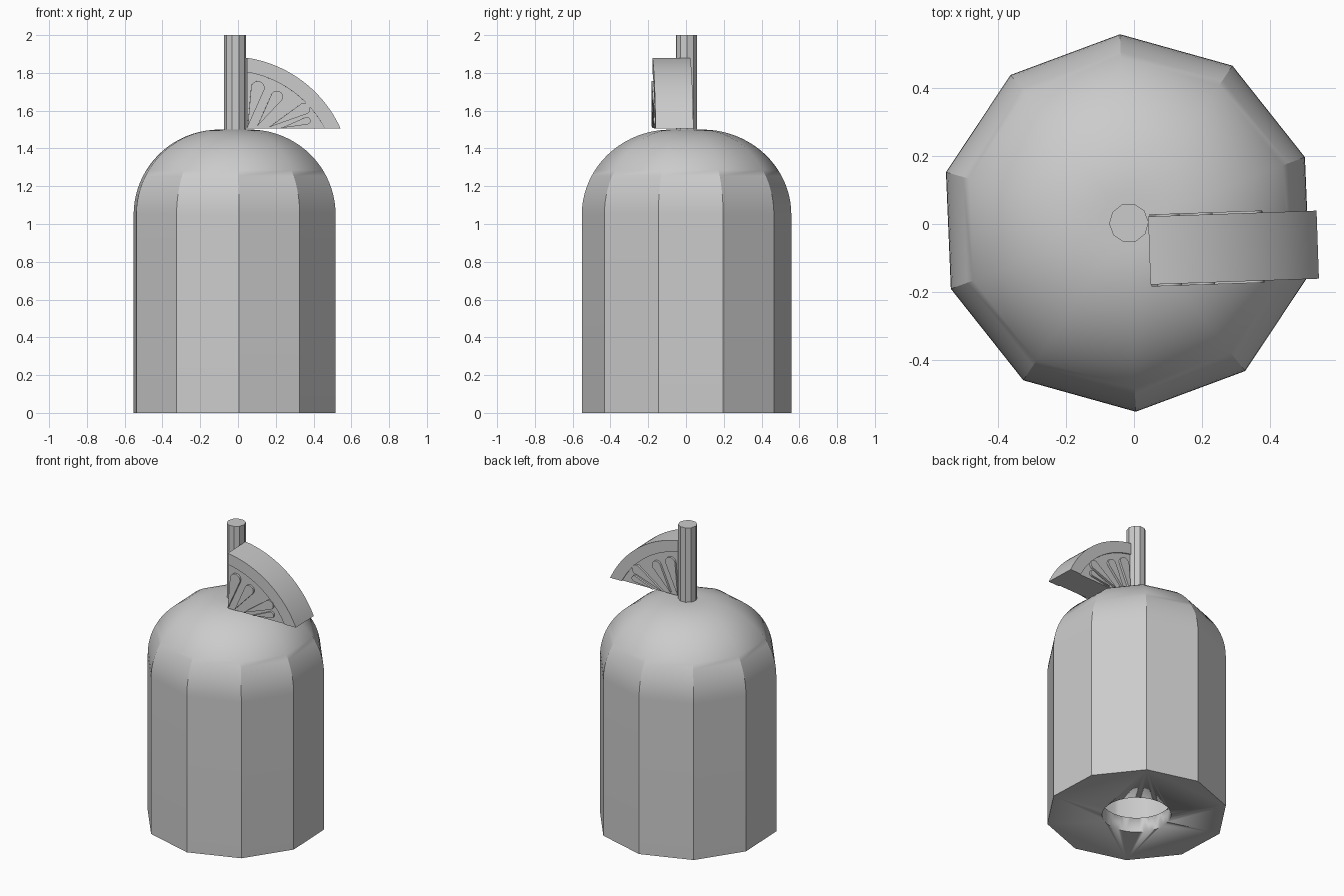
import bpy, bmesh
from math import sin, cos, pi, radians, acos, asin, atan2
from mathutils import Vector, Matrix

cube = bpy.data.objects.get("Cube")
if cube:
    bpy.data.objects.remove(cube)

grey = bpy.data.materials.new("plain grey")
grey.use_nodes = True
COLOUR = (0.6, 0.6, 0.6, 1)
grey.diffuse_color = COLOUR
grey.node_tree.nodes["Principled BSDF"].inputs["Base Color"].default_value = COLOUR

SIDES = 10
CENTRE = Vector((-0.018, 0.003, 0))
START = radians(92.4)


def finish(name, bm, location=(0, 0, 0), turn=0):
    bmesh.ops.recalc_face_normals(bm, faces=bm.faces)
    mesh = bpy.data.meshes.new(name)
    bm.to_mesh(mesh)
    bm.free()
    mesh.materials.append(grey)
    ob = bpy.data.objects.new(name, mesh)
    bpy.context.collection.objects.link(ob)
    ob.location = location
    ob.rotation_euler.z = turn
    bpy.ops.object.select_all(action='DESELECT')
    ob.select_set(True)
    bpy.context.view_layer.objects.active = ob
    bpy.ops.object.shade_smooth_by_angle(angle=radians(30))
    return ob


def prism(sides, radius, low, high, turn=0):
    bm = bmesh.new()
    bmesh.ops.create_cone(bm, cap_ends=True, segments=sides, radius1=radius, radius2=radius,
                          depth=high - low,
                          matrix=Matrix.Translation((0, 0, (low + high) / 2)) @ Matrix.Rotation(turn, 4, 'Z'))
    return bm


def carve(target, cutter):
    cutter.hide_render = True
    mod = target.modifiers.new("opening", 'BOOLEAN')
    mod.operation = 'DIFFERENCE'
    mod.solver = 'EXACT'
    mod.object = cutter
    bpy.context.view_layer.objects.active = target
    bpy.ops.object.modifier_apply(modifier=mod.name)
    bpy.data.objects.remove(cutter)


# Ten-sided body whose wall rolls over into a dome
RADIUS, ROLL, STEPS = 0.555, 0.45, 20
flat = cos(pi / SIDES)
profile = [(RADIUS, 0)]
for i in range(STEPS + 1):
    a = i / STEPS * pi / 2
    profile.append((RADIUS - ROLL * (1 - cos(a)) / flat, 1.5 - ROLL + ROLL * sin(a)))
bm = bmesh.new()
rings = [[bm.verts.new((r * cos(START + k * 2 * pi / SIDES), r * sin(START + k * 2 * pi / SIDES), z))
          for k in range(SIDES)] for r, z in profile]
for low, high in zip(rings, rings[1:]):
    for k in range(SIDES):
        n = (k + 1) % SIDES
        bm.faces.new((low[k], low[n], high[n], high[k]))
bm.faces.new(rings[0])
bm.faces.new(rings[-1])
body = finish("body", bm, CENTRE)

# Inner chamber with narrow chamfered corners, and the round opening below it
bm = prism(SIDES, 0.3, 0.1, 1.2, START)
upright = [e for e in bm.edges if abs(e.verts[0].co.z - e.verts[1].co.z) > 0.5]
bmesh.ops.bevel(bm, geom=upright, offset=0.014, segments=1, affect='EDGES')
carve(body, finish("chamber_cutter", bm, CENTRE))
carve(body, finish("hole_cutter", prism(48, 0.21, -0.1, 0.15), CENTRE))
bpy.ops.object.shade_smooth_by_angle(angle=radians(30))

# Straw
finish("straw", prism(SIDES, 0.058, 1.45, 2.0, START), (-0.015, 0.003, 0))

# Fruit slice: outlines in x and z, extruded along y
PIVOT = Vector((0.045, -0.078, 0))
TILT = radians(2)
HUB = Vector((-0.097, 1.237))
LEFT, BASE = 0.0, 1.505


def arc(r, count=24):
    first, last = acos((LEFT - HUB.x) / r), asin((BASE - HUB.y) / r)
    return [(HUB.x + r * cos(first + (last - first) * i / count),
             HUB.y + r * sin(first + (last - first) * i / count)) for i in range(count + 1)]


def slab(name, outline, thickness, bevel=0):
    bm = bmesh.new()
    face = bm.faces.new([bm.verts.new((x, -thickness / 2, z)) for x, z in outline])
    made = bmesh.ops.extrude_face_region(bm, geom=[face])
    moved = [v for v in made["geom"] if isinstance(v, bmesh.types.BMVert)]
    bmesh.ops.translate(bm, verts=moved, vec=(0, thickness, 0))
    if bevel:
        caps = [e for e in bm.edges if abs(e.verts[0].co.y - e.verts[1].co.y) < 1e-5]
        bmesh.ops.bevel(bm, geom=caps, offset=bevel, segments=2, affect='EDGES', profile=0.5)
    return finish(name, bm, PIVOT, TILT)


slab("slice_rind", arc(0.65) + arc(0.575)[::-1], 0.2)
slab("slice_flesh", arc(0.577) + [(LEFT, BASE)], 0.184)


# Raised teardrop segments fanning out over both faces
def teardrop(tip, end, width, count=16):
    tip, end = Vector(tip), Vector(end)
    along = (end - tip).normalized()
    side = Vector((-along.y, along.x))
    heart = end - along * width
    points = [tip]
    for i in range(count + 1):
        a = pi / 2 - pi * i / count
        points.append(heart + along * width * cos(a) + side * width * sin(a))
    return [(p.x, max(p.y, BASE + 0.0005 * i)) for i, p in enumerate(points)]


SEGMENTS = [((0.003, 1.515), (0.065, 1.755), 0.036),
            ((0.055, 1.52), (0.175, 1.7), 0.032),
            ((0.115, 1.512), (0.33, 1.625), 0.031),
            ((0.18, 1.508), (0.335, 1.552), 0.02)]
for number, (tip, end, width) in enumerate(SEGMENTS, 1):
    slab(f"slice_segment_{number}", teardrop(tip, end, width), 0.212)
